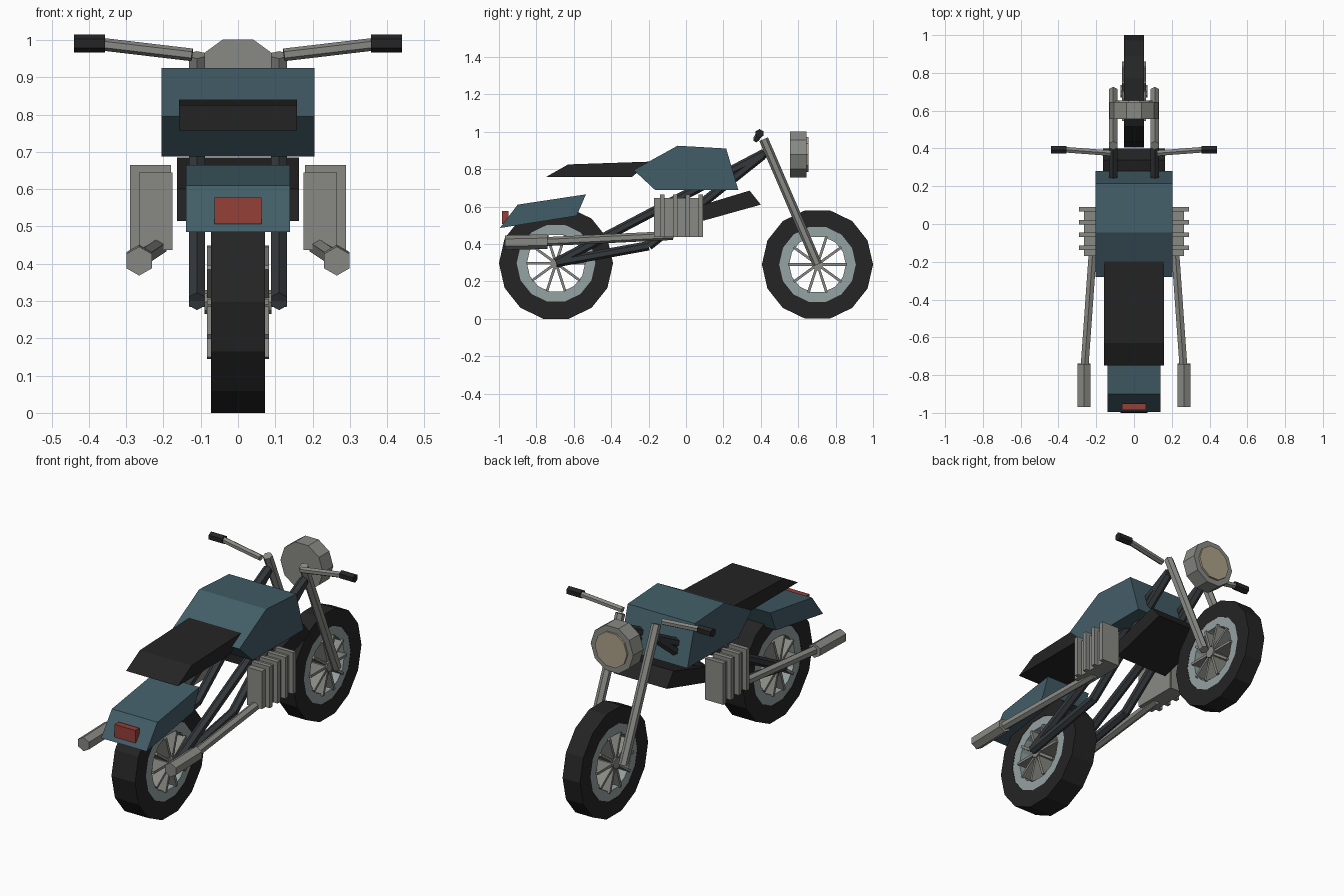
import bpy, bmesh, math
from mathutils import Vector, Matrix

if "Cube" in bpy.data.objects:
    bpy.data.objects.remove(bpy.data.objects["Cube"])


def material(name, rgb):
    m = bpy.data.materials.new(name)
    m.diffuse_color = (*rgb, 1)
    m.use_nodes = True
    m.node_tree.nodes["Principled BSDF"].inputs["Base Color"].default_value = m.diffuse_color
    return m


TEAL = material("teal_paint", (0.055, 0.11, 0.135))
BLACK = material("black", (0.018, 0.018, 0.018))
FRAME = material("frame_dark", (0.035, 0.04, 0.045))
METAL = material("metal", (0.25, 0.25, 0.23))
RIM = material("rim_metal", (0.3, 0.36, 0.36))
RED = material("red_lens", (0.3, 0.05, 0.04))
LENS = material("headlight_lens", (0.42, 0.36, 0.25))


def finish(name, bm, mat):
    bmesh.ops.recalc_face_normals(bm, faces=bm.faces)
    me = bpy.data.meshes.new(name)
    bm.to_mesh(me)
    bm.free()
    me.materials.append(mat)
    ob = bpy.data.objects.new(name, me)
    bpy.context.collection.objects.link(ob)
    return ob


def prism(name, profile, x0, x1, mat):
    """Extrude a (y, z) profile from x0 to x1."""
    bm = bmesh.new()
    face = bm.faces.new([bm.verts.new((x0, y, z)) for y, z in profile])
    ext = bmesh.ops.extrude_face_region(bm, geom=[face])
    verts = [g for g in ext["geom"] if isinstance(g, bmesh.types.BMVert)]
    bmesh.ops.translate(bm, verts=verts, vec=(x1 - x0, 0, 0))
    return finish(name, bm, mat)


def box(name, x, y, z, mat):
    return prism(name, [(y[0], z[0]), (y[1], z[0]), (y[1], z[1]), (y[0], z[1])], x[0], x[1], mat)


def tube(name, points, r, mat, sides=6):
    """Straight faceted rods through the given points."""
    bm = bmesh.new()
    for a, b in zip(points, points[1:]):
        a, b = Vector(a), Vector(b)
        rot = (b - a).to_track_quat('Z', 'Y').to_matrix().to_4x4()
        bmesh.ops.create_cone(bm, cap_ends=True, segments=sides, radius1=r, radius2=r,
                              depth=(b - a).length, matrix=Matrix.Translation((a + b) / 2) @ rot)
    return finish(name, bm, mat)


def ring(name, y, z, outer, inner, half, mat, n=14):
    """Flat-sided hoop around the x axis."""
    bm = bmesh.new()
    section = [(outer, -half), (outer, half), (inner, half), (inner, -half)]
    loops = []
    for i in range(n):
        a = 2 * math.pi * i / n
        loops.append([bm.verts.new((x, y + r * math.cos(a), z + r * math.sin(a))) for r, x in section])
    for i in range(n):
        p, q = loops[i], loops[(i + 1) % n]
        for k in range(4):
            j = (k + 1) % 4
            bm.faces.new((p[k], p[j], q[j], q[k]))
    return finish(name, bm, mat)


def wheel(name, y, z, radius, half):
    ring(name + "_tyre", y, z, radius, radius * 0.69, half, BLACK)
    ring(name + "_rim", y, z, radius * 0.69, radius * 0.51, half * 0.97, RIM)
    tube(name + "_hub", [(-half - 0.018, y, z), (half + 0.018, y, z)], 0.032, METAL, 8)
    # blade spokes
    bm = bmesh.new()
    for i in range(10):
        m = (Matrix.Translation((0, y, z)) @ Matrix.Rotation(2 * math.pi * i / 10, 4, 'X')
             @ Matrix.Translation((0, 0.09, 0)) @ Matrix.Diagonal((2 * half + 0.022, 0.135, 0.014, 1)))
        bmesh.ops.create_cube(bm, size=1, matrix=m)
    finish(name + "_spokes", bm, METAL)


# wheels
wheel("rear_wheel", -0.695, 0.297, 0.305, 0.072)
wheel("front_wheel", 0.703, 0.29, 0.297, 0.053)

# bodywork
prism("fuel_tank", [(-0.28, 0.795), (-0.045, 0.925), (0.215, 0.91), (0.28, 0.688), (-0.165, 0.688)],
      -0.205, 0.205, TEAL)
prism("seat", [(-0.75, 0.757), (-0.63, 0.825), (-0.19, 0.84), (-0.29, 0.757)], -0.158, 0.158, BLACK)
prism("rear_fender", [(-0.995, 0.485), (-0.90, 0.61), (-0.535, 0.665), (-0.585, 0.55)],
      -0.139, 0.139, TEAL)
prism("belly_block", [(0.40, 0.61), (0.34, 0.685), (0.06, 0.60), (0.06, 0.515)], -0.163, 0.163, BLACK)
box("tail_light", (-0.063, 0.063), (-0.985, -0.95), (0.507, 0.577), RED)

# headlight: shell and lens are flat-topped ten-sided discs
for name, r, y0, y1, mat in (("headlight_shell", 0.13, 0.555, 0.645, METAL),
                             ("headlight_lens", 0.098, 0.64, 0.655, LENS)):
    bm = bmesh.new()
    m = Matrix.Translation((0, (y0 + y1) / 2, 0.878)) @ Matrix.Rotation(math.pi / 2, 4, 'X') \
        @ Matrix.Rotation(math.pi / 10, 4, 'Z')
    bmesh.ops.create_cone(bm, cap_ends=True, segments=10, radius1=r, radius2=r, depth=y1 - y0, matrix=m)
    finish(name, bm, mat)

# paired parts
for side, s in (("right", 1), ("left", -1)):
    x = 0.11 * s
    tube(side + "_fork", [(x, 0.415, 0.96), (x, 0.703, 0.29)], 0.025, METAL)
    tube(side + "_upper_frame", [(x, 0.42, 0.885), (x, -0.695, 0.30)], 0.025, FRAME)
    tube(side + "_lower_frame", [(x, -0.695, 0.30), (x, -0.2, 0.39), (x, 0.41, 0.875)], 0.025, FRAME)
    tube(side + "_handlebar", [(0.123 * s, 0.375, 0.96), (0.36 * s, 0.393, 0.988)], 0.017, METAL)
    tube(side + "_grip", [(0.357 * s, 0.393, 0.99), (0.44 * s, 0.393, 0.99)], 0.024, BLACK)
    # finned cylinder block
    box(side + "_cylinder", (0.175 * s, 0.265 * s), (-0.17, 0.085), (0.437, 0.645), METAL)
    for i in range(4):
        yc = 0.078 - 0.068 * i
        box(f"{side}_fin_{i + 1}", (0.18 * s, 0.29 * s), (yc - 0.012, yc + 0.012), (0.437, 0.665), METAL)
    # exhaust
    tube(side + "_exhaust_pipe", [(0.213 * s, -0.07, 0.445), (0.262 * s, -0.76, 0.412)], 0.024, METAL)
    tube(side + "_muffler", [(0.265 * s, -0.74, 0.412), (0.265 * s, -0.968, 0.407)], 0.039, METAL)
